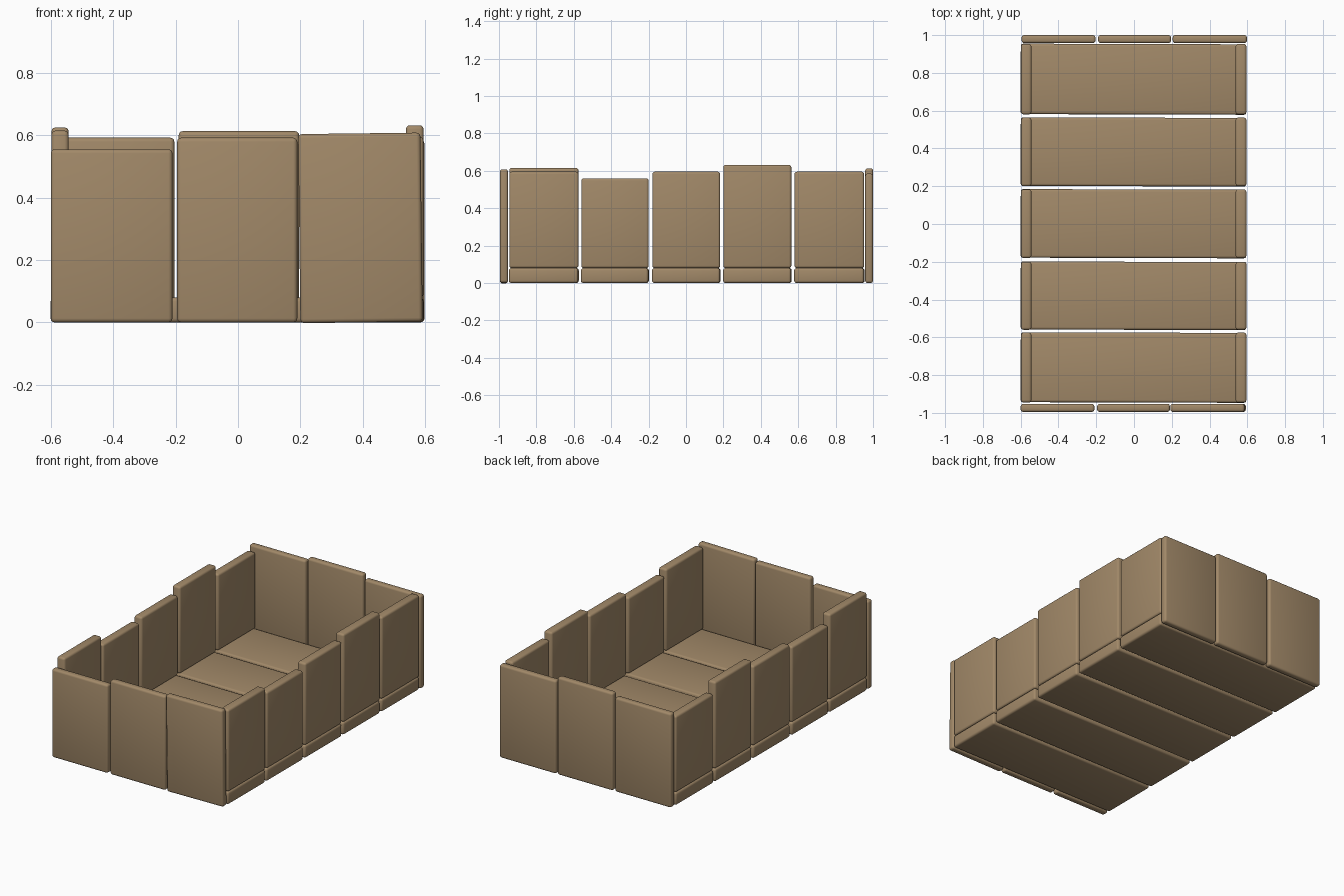
import bpy, bmesh
from mathutils import Matrix, Vector

if "Cube" in bpy.data.objects:
    bpy.data.objects.remove(bpy.data.objects["Cube"])

wood = bpy.data.materials.new("wood")
wood.diffuse_color = (0.36, 0.25, 0.14, 1)
wood.use_nodes = True
wood.node_tree.nodes["Principled BSDF"].inputs["Base Color"].default_value = wood.diffuse_color


def plank(name, lo, hi, rot_y=0.0, rot_z=0.0):
    """Rounded board between two corners, turned slightly about its base centre."""
    lo, hi = Vector(lo), Vector(hi)
    size, mid = hi - lo, (lo + hi) / 2
    bm = bmesh.new()
    bmesh.ops.create_cube(bm, size=1)
    bmesh.ops.scale(bm, vec=size, verts=bm.verts)
    bmesh.ops.bevel(bm, geom=bm.edges[:], offset=0.013, segments=3,
                    profile=0.5, affect='EDGES')
    bmesh.ops.translate(bm, vec=(0, 0, size.z / 2), verts=bm.verts)
    bmesh.ops.rotate(bm, verts=bm.verts,
                     matrix=Matrix.Rotation(rot_z, 3, 'Z') @ Matrix.Rotation(rot_y, 3, 'Y'))
    mesh = bpy.data.meshes.new(name)
    bm.to_mesh(mesh)
    bm.free()
    mesh.materials.append(wood)
    obj = bpy.data.objects.new(name, mesh)
    obj.location = (mid.x, mid.y, lo.z)
    bpy.context.collection.objects.link(obj)
    bpy.context.view_layer.objects.active = obj
    obj.select_set(True)
    bpy.ops.object.shade_smooth_by_angle()
    obj.select_set(False)


# floor boards with a side board standing on each end: y0, y1, left top, right top
rows = [(-0.945, -0.575, 0.615, 0.595),
        (-0.56, -0.20, 0.555, 0.56),
        (-0.18, 0.183, 0.58, 0.595),
        (0.20, 0.563, 0.625, 0.632),
        (0.58, 0.953, 0.56, 0.595)]
for i, (y0, y1, left, right) in enumerate(rows, 1):
    plank(f"floor_board_{i}", (-0.6, y0, 0), (0.595, y1, 0.08), rot_z=-0.003)
    plank(f"left_board_{i}", (-0.598, y0, 0.08), (-0.543, y1, left))
    plank(f"right_board_{i}", (0.538, y0, 0.08), (0.595, y1, right))

# end boards: x0, x1, front top, back top, front lean
ends = [(-0.60, -0.21, 0.555, 0.592, 0.0),
        (-0.195, 0.19, 0.592, 0.613, 0.0),
        (0.20, 0.592, 0.606, 0.585, -0.012)]
for i, (x0, x1, front, back, lean) in enumerate(ends, 1):
    plank(f"front_board_{i}", (x0, -0.995, 0), (x1, -0.952, front), rot_y=lean)
    plank(f"back_board_{i}", (x0 + 0.005, 0.958, 0), (x1 + 0.006, 1.0, back))
